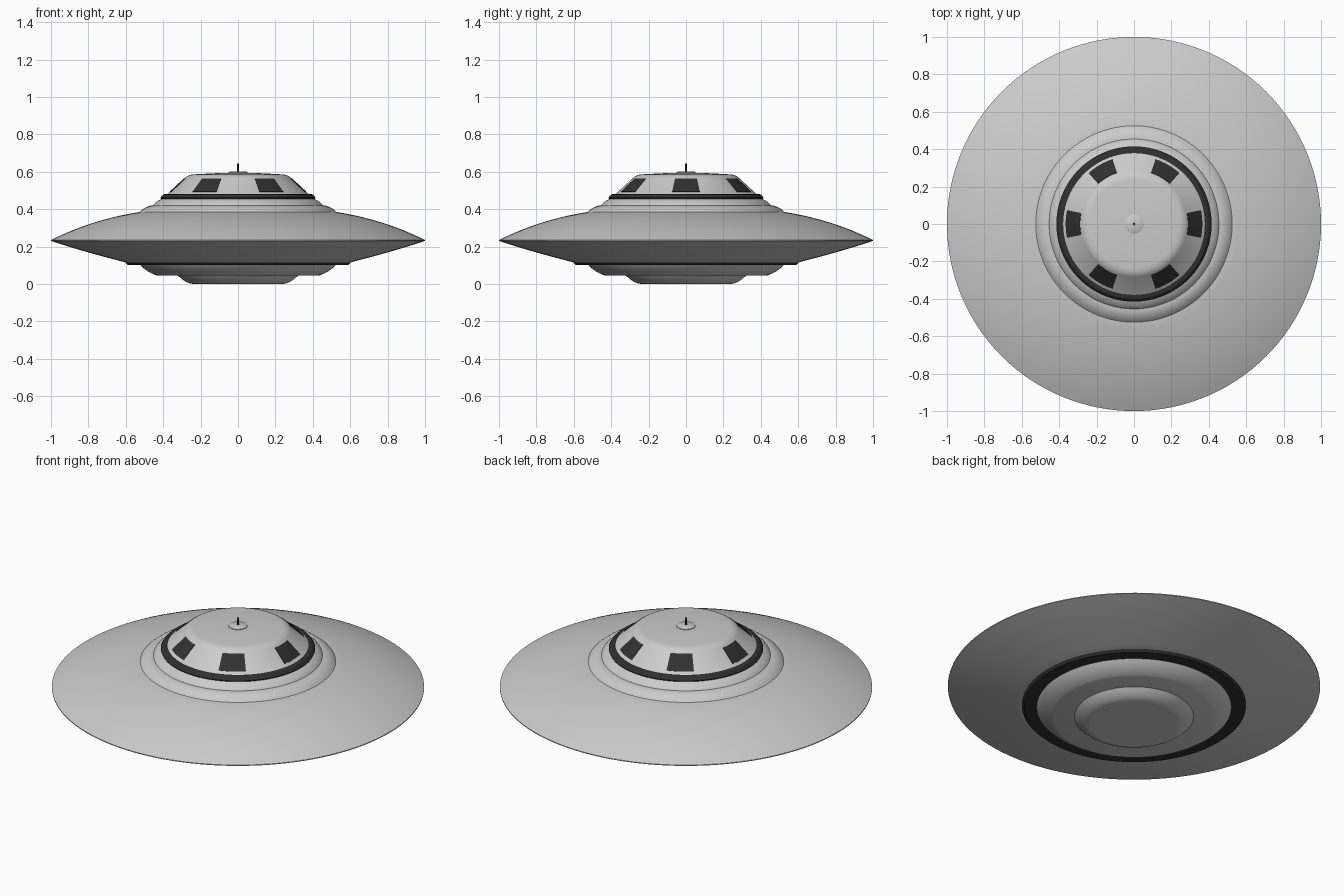
import bpy, bmesh
from math import radians, pi
from mathutils import Vector, Matrix

if "Cube" in bpy.data.objects:
    bpy.data.objects.remove(bpy.data.objects["Cube"])

DARK = bpy.data.materials.new("dark_trim")
DARK.diffuse_color = (0.03, 0.03, 0.03, 1)
DARK.use_nodes = True
DARK.node_tree.nodes["Principled BSDF"].inputs["Base Color"].default_value = DARK.diffuse_color


def arc(a, ctrl, b, n=8):
    """Quadratic curve from a to b pulled towards ctrl, as (radius, z) points."""
    a, c, b = Vector(a), Vector(ctrl), Vector(b)
    return [tuple(a * (1 - t) ** 2 + c * 2 * t * (1 - t) + b * t * t)
            for t in (i / n for i in range(n + 1))]


def finish(name, bm, mat=None, angle=30):
    bmesh.ops.remove_doubles(bm, verts=bm.verts, dist=1e-5)
    bmesh.ops.recalc_face_normals(bm, faces=bm.faces)
    me = bpy.data.meshes.new(name)
    bm.to_mesh(me)
    bm.free()
    ob = bpy.data.objects.new(name, me)
    bpy.context.collection.objects.link(ob)
    if mat:
        me.materials.append(mat)
    bpy.ops.object.select_all(action='DESELECT')
    ob.select_set(True)
    bpy.context.view_layer.objects.active = ob
    bpy.ops.object.shade_smooth_by_angle(angle=radians(angle))
    return ob


def lathe(name, profile, mat=None, steps=128, closed=False, angle=30):
    """Revolve a (radius, z) profile about the z axis."""
    bm = bmesh.new()
    vs = [bm.verts.new((r, 0, z)) for r, z in profile]
    es = [bm.edges.new(p) for p in zip(vs, vs[1:])]
    if closed:
        es.append(bm.edges.new((vs[-1], vs[0])))
    bmesh.ops.spin(bm, geom=vs + es, cent=(0, 0, 0), axis=(0, 0, 1),
                   angle=2 * pi, steps=steps)
    return finish(name, bm, mat, angle)


# Saucer hull: flat underside, sharp rim, gently domed top
lathe("saucer_hull", [(0, 0.11), (0.58, 0.11)]
      + arc((0.58, 0.11), (0.82, 0.170), (1.0, 0.23))
      + arc((1.0, 0.235), (0.78, 0.345), (0.525, 0.385), 14) + [(0, 0.385)])

# Two stepped collars under the cabin
lathe("lower_collar", [(0, 0.38), (0.525, 0.38)]
      + arc((0.525, 0.385), (0.495, 0.418), (0.455, 0.42)) + [(0, 0.42)])
lathe("upper_collar", [(0, 0.418), (0.455, 0.418)]
      + arc((0.453, 0.422), (0.435, 0.445), (0.40, 0.458)) + [(0, 0.458)])

# Dark band around the cabin base
lathe("cabin_band", [(0.36, 0.455), (0.412, 0.455), (0.415, 0.461),
                     (0.402, 0.477), (0.394, 0.48), (0.36, 0.48)], DARK, closed=True)

# Cabin with sloping sides and a rounded shoulder
lathe("cabin", [(0, 0.455), (0.382, 0.455), (0.382, 0.478), (0.375, 0.482)]
      + arc((0.282, 0.568), (0.265, 0.584), (0.235, 0.586))
      + [(0.12, 0.592), (0, 0.594)])

# Six dark windows wrapped on the cabin slope
LOW, HIGH = Vector((0.364, 0.492)), Vector((0.288, 0.5625))
OUT = Vector((0.68, 0.73)) * 0.002
HALF = radians(11.7)
for i in range(6):
    bm = bmesh.new()
    ring = (LOW - 2 * OUT, LOW + OUT, HIGH + OUT, HIGH - 2 * OUT)
    face = bm.faces.new([bm.verts.new((p.x, 0, p.y)) for p in ring])
    bmesh.ops.rotate(bm, verts=bm.verts, cent=(0, 0, 0),
                     matrix=Matrix.Rotation(i * pi / 3 - HALF, 3, 'Z'))
    bmesh.ops.spin(bm, geom=[face], cent=(0, 0, 0), axis=(0, 0, 1),
                   angle=2 * HALF, steps=8)
    finish(f"window_{i + 1}", bm, DARK)

# Roof cap and antenna
lathe("roof_cap", [(0, 0.59), (0.05, 0.59), (0.05, 0.597), (0.045, 0.6), (0, 0.601)], steps=48)
lathe("antenna", [(0, 0.598), (0.005, 0.598), (0.004, 0.645), (0, 0.645)], DARK, steps=16)

# Dark ring on the underside
lathe("underside_ring", [(0.50, 0.102), (0.59, 0.102), (0.603, 0.115),
                         (0.595, 0.12), (0.50, 0.12)], DARK, closed=True)

# Stepped belly: wide dish, then a small dish that it stands on
lathe("wide_belly_dish", [(0, 0.044), (0.43, 0.044)]
      + arc((0.43, 0.044), (0.485, 0.06), (0.525, 0.104)) + [(0, 0.11)])
lathe("small_belly_dish", [(0, 0), (0.235, 0)]
      + arc((0.24, 0), (0.28, 0.004), (0.32, 0.044)) + [(0, 0.046)])
